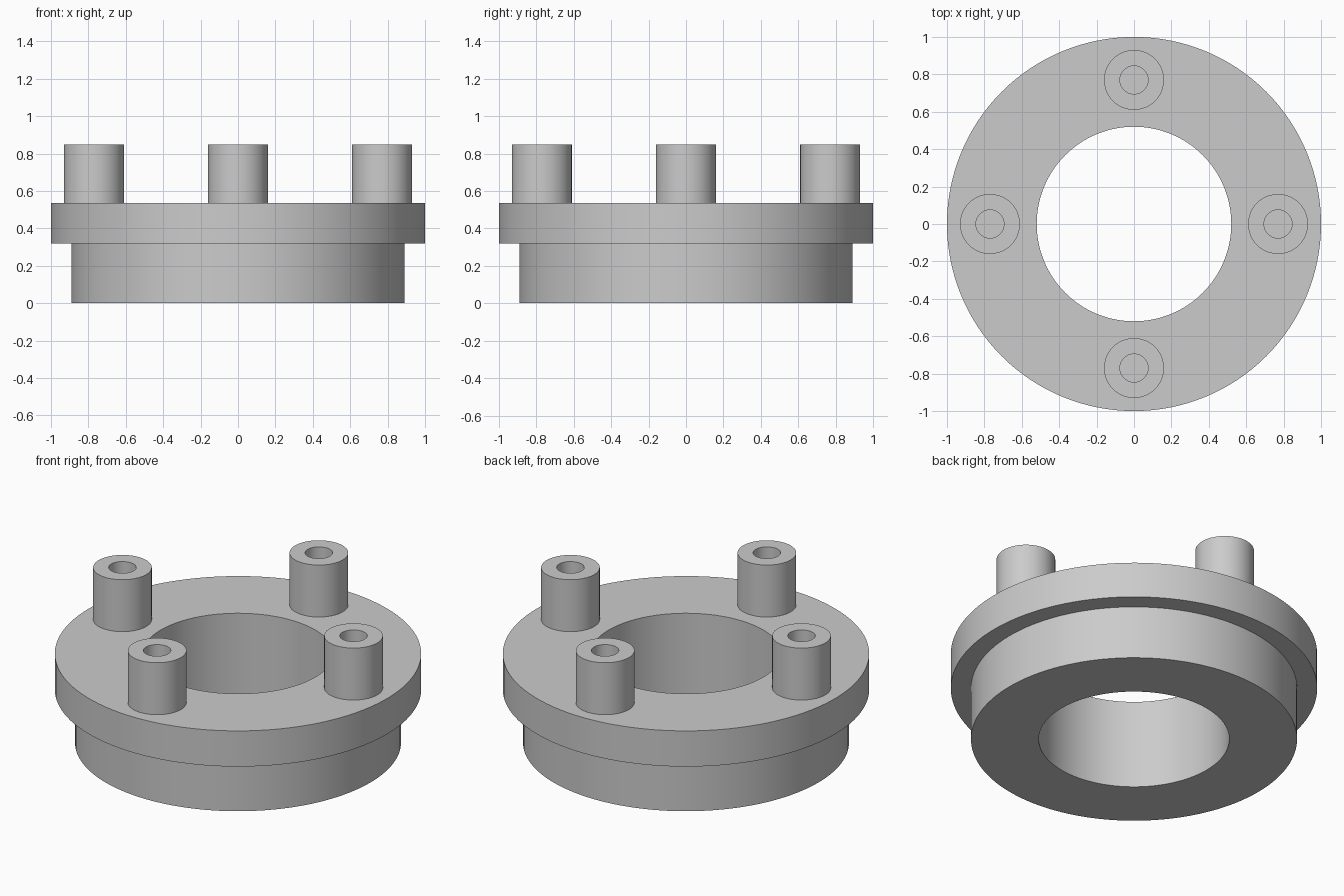
import bpy
import math

if "Cube" in bpy.data.objects:
    bpy.data.objects.remove(bpy.data.objects["Cube"], do_unlink=True)

# Single plain grey material
grey = bpy.data.materials.new("plain grey")
grey.use_nodes = True
colour = (0.6, 0.6, 0.6, 1)
grey.diffuse_color = colour
grey.node_tree.nodes["Principled BSDF"].inputs["Base Color"].default_value = colour


def lathe(name, profile, sides, location=(0, 0, 0), closed=False):
    """Revolve a (radius, height) profile, listed anticlockwise, about z."""
    n = len(profile)
    verts, faces = [], []
    for i in range(sides):
        a = math.tau * i / sides
        verts += [(r * math.cos(a), r * math.sin(a), z) for r, z in profile]
        j = (i + 1) % sides
        for k in range(n if closed else n - 1):
            m = (k + 1) % n
            faces.append((i * n + k, j * n + k, j * n + m, i * n + m))
    mesh = bpy.data.meshes.new(name)
    mesh.from_pydata(verts, [], faces)
    mesh.materials.append(grey)
    obj = bpy.data.objects.new(name, mesh)
    obj.location = location
    bpy.context.collection.objects.link(obj)
    bpy.ops.object.select_all(action="DESELECT")
    obj.select_set(True)
    bpy.context.view_layer.objects.active = obj
    bpy.ops.object.shade_smooth_by_angle(angle=math.radians(30))
    return obj


bore, body, flange = 0.52, 0.89, 1.0
step, deck, post_top = 0.32, 0.535, 0.848

# Stepped ring: narrower body below, wide flange above, open bore
lathe("flanged_ring",
      [(bore, 0), (body, 0), (body, step), (flange, step), (flange, deck), (bore, deck)],
      128, closed=True)

# Four hollow posts standing on the flange, one per side
post_profile = [(0.16, deck), (0.16, post_top), (0.075, post_top), (0.075, deck)]
for i, side in enumerate(("left", "back", "right", "front")):
    a = math.tau * i / 4
    lathe(f"{side}_post", post_profile, 64, (0.77 * math.cos(a), 0.77 * math.sin(a), 0))
